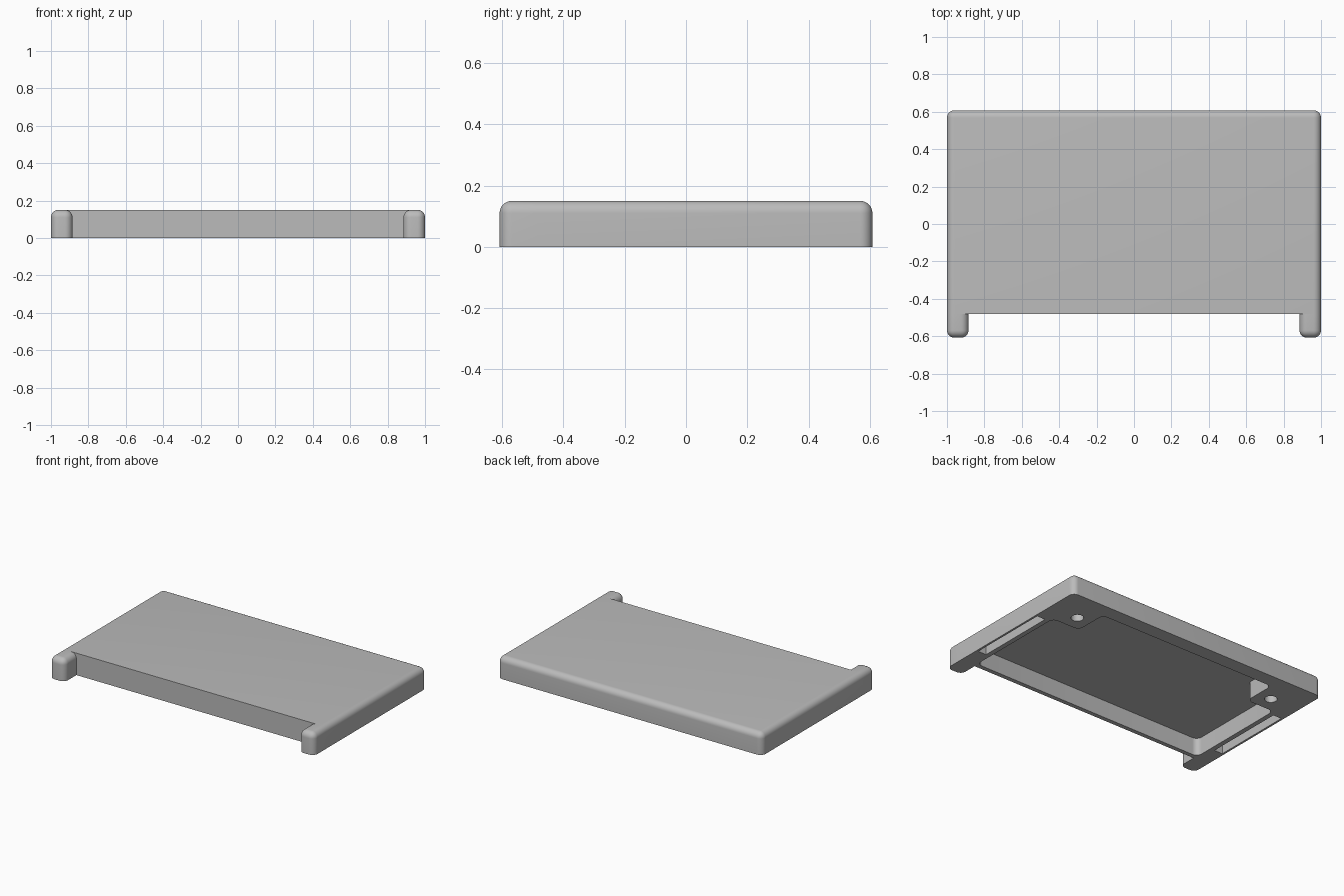
import bpy
import bmesh
from math import radians

if "Cube" in bpy.data.objects:
    bpy.data.objects.remove(bpy.data.objects["Cube"], do_unlink=True)

HALF_W, HALF_D, HEIGHT = 1.0, 0.608, 0.15
FRONT = -0.48        # front face between the feet
FOOT_IN = 0.885      # inner side of each foot
ROUND = 0.04

grey = bpy.data.materials.new("plain grey")
grey.use_nodes = True
colour = (0.5, 0.5, 0.5, 1)
grey.diffuse_color = colour
grey.node_tree.nodes["Principled BSDF"].inputs["Base Color"].default_value = colour


def prism(name, outline, z0, z1, rounded=None):
    """Extrude an outline; round the edges whose middle passes the test."""
    bm = bmesh.new()
    face = bm.faces.new([bm.verts.new((x, y, z0)) for x, y in outline])
    top = bmesh.ops.extrude_face_region(bm, geom=[face])["geom"]
    for v in top:
        if isinstance(v, bmesh.types.BMVert):
            v.co.z = z1
    bmesh.ops.recalc_face_normals(bm, faces=bm.faces)
    if rounded:
        chosen = [e for e in bm.edges if rounded((e.verts[0].co + e.verts[1].co) / 2, e)]
        bmesh.ops.bevel(bm, geom=chosen, offset=ROUND, segments=8, profile=0.5,
                        affect='EDGES', clamp_overlap=True)
    mesh = bpy.data.meshes.new(name)
    bm.to_mesh(mesh)
    bm.free()
    mesh.materials.append(grey)
    obj = bpy.data.objects.new(name, mesh)
    bpy.context.collection.objects.link(obj)
    return obj


def rect(x0, x1, y0, y1):
    return [(x0, y0), (x1, y0), (x1, y1), (x0, y1)]


def upright(mid, edge):
    return abs(edge.verts[0].co.z - edge.verts[1].co.z) > 0.01


def activate(obj):
    bpy.ops.object.select_all(action='DESELECT')
    obj.select_set(True)
    bpy.context.view_layer.objects.active = obj


def cut(target, cutter):
    cutter.hide_render = True
    activate(target)
    mod = target.modifiers.new("cut", 'BOOLEAN')
    mod.operation, mod.solver, mod.object = 'DIFFERENCE', 'EXACT', cutter
    bpy.ops.object.modifier_apply(modifier=mod.name)
    bpy.data.objects.remove(cutter, do_unlink=True)


# Main slab, rounded on top, sides and back, sharp at the front and underneath
body = prism("cover_body", rect(-HALF_W, HALF_W, FRONT, HALF_D), 0, HEIGHT,
             lambda m, e: m.z > 0.01 and m.y > FRONT + 0.01)

# Front feet that continue the sides
feet = []
for side, name in ((1, "left_front_foot"), (-1, "right_front_foot")):
    x0, x1 = sorted((side * FOOT_IN, side * HALF_W))
    feet.append(prism(name, rect(x0, x1, -HALF_D, FRONT), 0, HEIGHT,
                      lambda m, e: m.z > 0.01 and m.y < FRONT - 0.01))

# Hollow underside, stepped around the two back corner bosses
half = [(0.89, -0.45), (0.89, 0.28), (0.68, 0.28), (0.68, 0.51)]
outline = half + [(-x, y) for x, y in reversed(half)]
cut(body, prism("hollow_cutter", outline, -0.1, 0.12, upright))

for side in (1, -1):
    # Long side slot
    x0, x1 = sorted((side * 0.923, side * 0.986))
    cut(body, prism("slot_cutter", rect(x0, x1, -0.325, 0.243), -0.1, 0.1))
    # Screw hole in the boss
    bpy.ops.mesh.primitive_cylinder_add(vertices=32, radius=0.04, depth=0.2,
                                        location=(side * 0.782, 0.386, 0))
    hole = bpy.context.object
    hole.data.materials.append(grey)
    cut(body, hole)

for obj in [body] + feet:
    activate(obj)
    bpy.ops.object.shade_smooth_by_angle(angle=radians(30))
